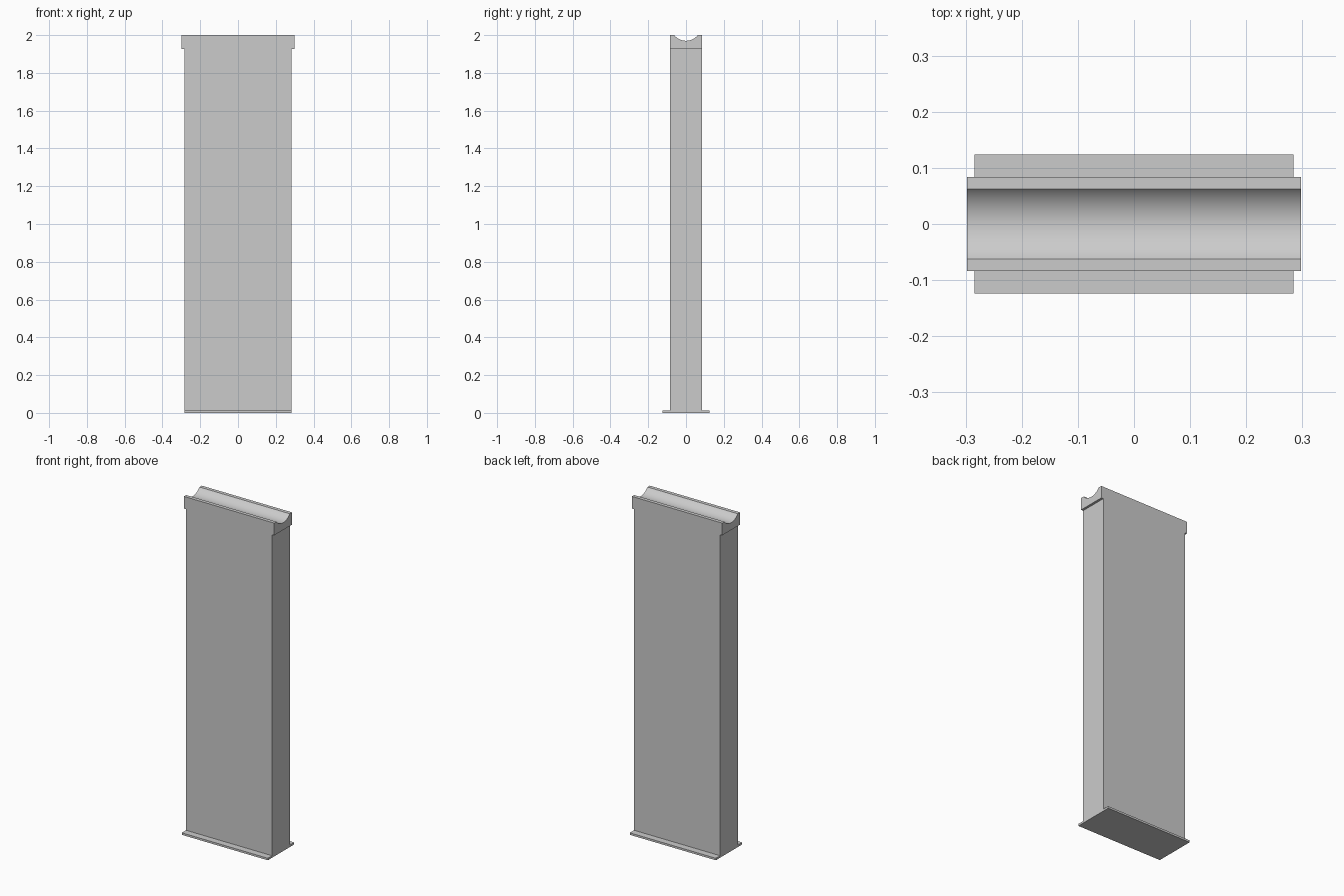
import bpy
import math

cube = bpy.data.objects.get("Cube")
if cube:
    bpy.data.objects.remove(cube, do_unlink=True)

grey = bpy.data.materials.new("plain grey")
grey.use_nodes = True
colour = (0.6, 0.6, 0.6, 1)
grey.diffuse_color = colour
grey.node_tree.nodes["Principled BSDF"].inputs["Base Color"].default_value = colour


def extrude_profile(name, profile, half_length):
    """Extrude a closed (y, z) outline along x, centred on the origin."""
    n = len(profile)
    verts = [(x, y, z) for x in (-half_length, half_length) for y, z in profile]
    sides = [(i, (i + 1) % n, n + (i + 1) % n, n + i) for i in range(n)]
    ends = [tuple(reversed(range(n))), tuple(range(n, 2 * n))]
    mesh = bpy.data.meshes.new(name)
    mesh.from_pydata(verts, [], sides + ends)
    mesh.materials.append(grey)
    obj = bpy.data.objects.new(name, mesh)
    bpy.context.collection.objects.link(obj)
    return obj


def rectangle(half_width, bottom, top):
    return [(-half_width, bottom), (half_width, bottom),
            (half_width, top), (-half_width, top)]


TOP, CAP_BOTTOM, PLATE_TOP = 2.0, 1.927, 0.012
HALF_DEPTH, HALF_WIDTH = 0.084, 0.284

# Foot plate and tall slab
extrude_profile("foot_plate", rectangle(0.124, 0, PLATE_TOP), HALF_WIDTH)
extrude_profile("slab", rectangle(HALF_DEPTH, PLATE_TOP, CAP_BOTTOM), HALF_WIDTH)

# Cap with a shallow round groove along its top
groove_half, groove_depth, steps = 0.0625, 0.03, 32
radius = (groove_half ** 2 + groove_depth ** 2) / (2 * groove_depth)
sweep = math.asin(groove_half / radius)
groove = []
for i in range(steps + 1):
    a = sweep * (1 - 2 * i / steps)
    groove.append((radius * math.sin(a),
                   TOP - groove_depth + radius * (1 - math.cos(a))))
outline = rectangle(HALF_DEPTH, CAP_BOTTOM, TOP)
cap = extrude_profile("grooved_cap", outline[:3] + groove + outline[3:], 0.298)

# Smooth the groove while keeping the edges sharp
bpy.ops.object.select_all(action="DESELECT")
cap.select_set(True)
bpy.context.view_layer.objects.active = cap
bpy.ops.object.shade_smooth_by_angle(angle=math.radians(20))
